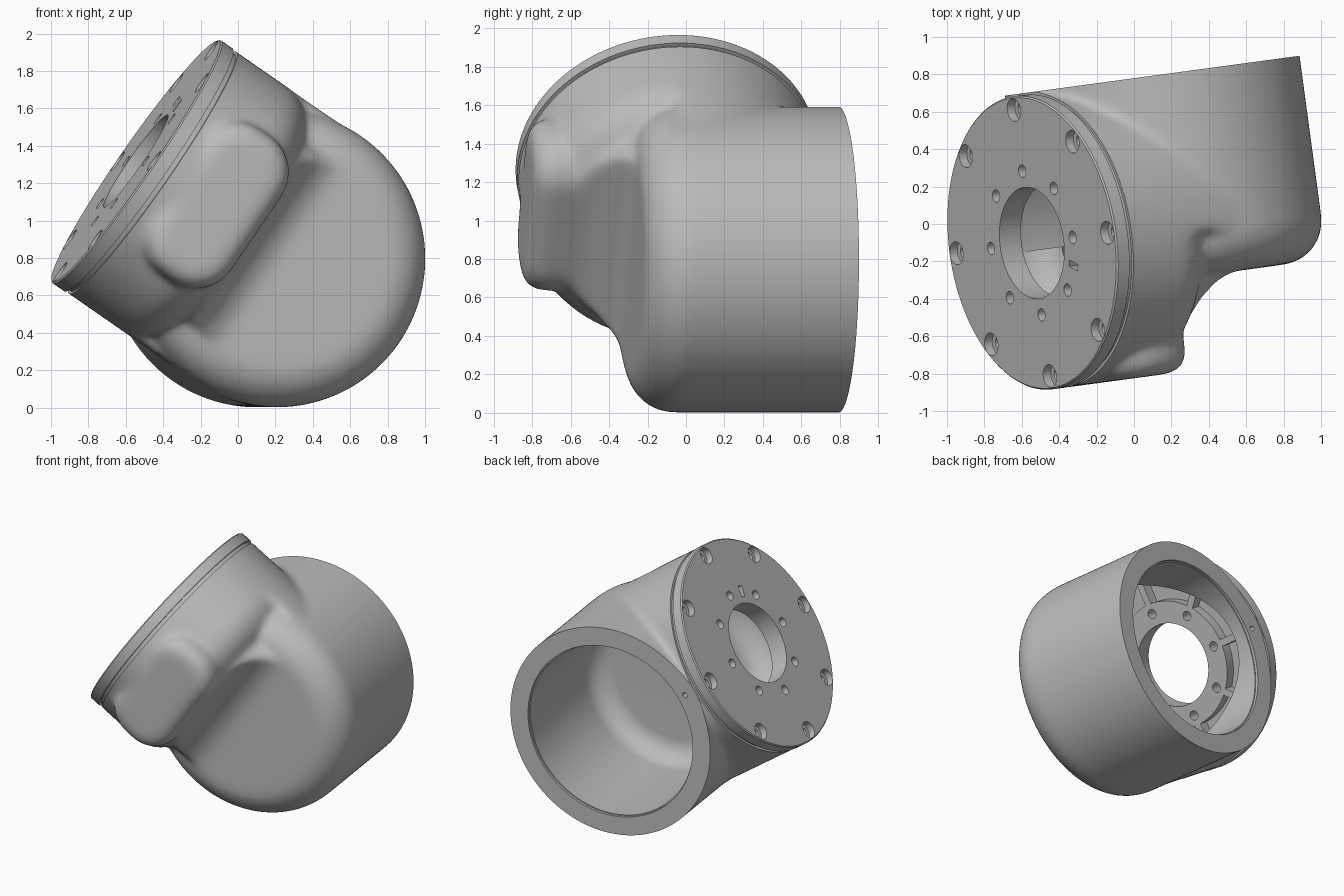
import bpy, bmesh
from math import sin, cos, pi, radians
from mathutils import Matrix, Vector

cube = bpy.data.objects.get("Cube")
if cube:
    bpy.data.objects.remove(cube, do_unlink=True)

# Local frame: X = flange axis, Y = sleeve axis (towards the open back)
yaw, tilt = radians(7.7), radians(34.5)
sleeve_dir = Vector((-sin(yaw), cos(yaw), 0))
flange_dir = Vector((-cos(yaw) * cos(tilt), -sin(yaw) * cos(tilt), sin(tilt)))
side_dir = flange_dir.cross(sleeve_dir)
FRAME = Matrix((flange_dir, sleeve_dir, side_dir)).transposed().to_4x4()
FRAME.translation = (0.205, 0, 0.797)

SLEEVE_R, NECK_R = 0.795, 0.787
FRONT, BACK = -0.295, 0.8
FACE = 0.92

grey = bpy.data.materials.new("cast grey")
grey.use_nodes = True
grey.diffuse_color = (0.5, 0.5, 0.5, 1)
grey.node_tree.nodes["Principled BSDF"].inputs["Base Color"].default_value = (0.5, 0.5, 0.5, 1)


def finish(bm, name):
    bmesh.ops.recalc_face_normals(bm, faces=bm.faces)
    mesh = bpy.data.meshes.new(name)
    bm.to_mesh(mesh)
    bm.free()
    obj = bpy.data.objects.new(name, mesh)
    bpy.context.collection.objects.link(obj)
    mesh.materials.append(grey)
    return obj


def arc(cx, cy, r, start, end, n=10):
    angles = [radians(start + (end - start) * i / n) for i in range(n + 1)]
    return [(cx + r * cos(t), cy + r * sin(t)) for t in angles]


def lathe(name, axis, profile, steps=96):
    """Revolve (radius, height) points about the local X or Y axis."""
    bm = bmesh.new()
    verts = [bm.verts.new((h, r, 0) if axis == "X" else (r, h, 0)) for r, h in profile]
    edges = [bm.edges.new(pair) for pair in zip(verts, verts[1:])]
    if profile[0][0] > 0:
        edges.append(bm.edges.new((verts[-1], verts[0])))
    spin_axis = (1, 0, 0) if axis == "X" else (0, 1, 0)
    bmesh.ops.spin(bm, geom=verts + edges, cent=(0, 0, 0), axis=spin_axis,
                   angle=2 * pi, steps=steps, use_merge=True)
    bmesh.ops.remove_doubles(bm, verts=bm.verts, dist=1e-5)
    return finish(bm, name)


def cylinder(name, axis, r, h0, h1, steps=96):
    return lathe(name, axis, [(0, h0), (r, h0), (r, h1), (0, h1)], steps)


def rounded_cylinder(name, axis, r, h0, h1, fillet):
    corner = arc(r - fillet, h0 + fillet, fillet, -90, 0)
    return lathe(name, axis, [(0, h0)] + corner + [(r, h1), (0, h1)])


def box(name, low, high, turn=0.0):
    bm = bmesh.new()
    bmesh.ops.create_cube(bm, size=1)
    low, high = Vector(low), Vector(high)
    place = Matrix.Translation((low + high) / 2) @ Matrix.Diagonal((high - low).to_4d())
    bm.transform(Matrix.Rotation(turn, 4, "X") @ place)
    return finish(bm, name)


def apply(obj, kind, **settings):
    mod = obj.modifiers.new(kind, kind)
    for key, value in settings.items():
        setattr(mod, key, value)
    bpy.context.view_layer.objects.active = obj
    bpy.ops.object.modifier_apply(modifier=mod.name)


def combine(obj, operation, *others):
    for other in others:
        apply(obj, "BOOLEAN", operation=operation, solver="MANIFOLD", object=other)
        bpy.data.objects.remove(other, do_unlink=True)
    return obj


def half_cylinder(name, r, low_y):
    """Cylinder along the flange axis, kept only behind low_y."""
    return combine(cylinder(name, "X", r, 0, 0.95), "INTERSECT",
                   box("limit", (-1, low_y, -1), (1, 1, 1)))


def drill(name, angle, ring, r, low, high):
    """Small cylinder along X, placed on a bolt circle."""
    obj = cylinder(name, "X", r, low, high, 24)
    obj.data.transform(Matrix.Translation((0, ring * cos(angle), ring * sin(angle))))
    return obj


# Outer housing: sleeve, neck and rounded front lobe
housing = rounded_cylinder("housing", "Y", SLEEVE_R, FRONT, 0.95, 0.23)
neck = half_cylinder("neck", NECK_R, -0.07)
lobe = rounded_cylinder("lobe", "X", NECK_R, 0.24, 0.95, 0.25)

# Concave fillet between the lobe wall and the sleeve front
bm = bmesh.new()
outline = [(-0.02, 0)] + arc(-0.02, -0.553, 0.26, 90, 0, 16) + [(0.4, -0.553), (0.4, 0)]
bottom = bm.faces.new([bm.verts.new((x, y, -0.9)) for x, y in outline])
extruded = bmesh.ops.extrude_face_region(bm, geom=[bottom])["geom"]
bmesh.ops.translate(bm, vec=(0, 0, 1.8),
                    verts=[v for v in extruded if isinstance(v, bmesh.types.BMVert)])
valley = combine(finish(bm, "valley"), "INTERSECT",
                 cylinder("valley_limit", "X", 0.65, -0.2, 0.6))

# Flat pad on the front of the lobe
bm = bmesh.new()
bmesh.ops.create_cube(bm, size=1)
bm.transform(Matrix.Translation((0.505, -0.59, 0)) @ Matrix.Diagonal((0.53, 0.4, 0.94, 1)))
upright = [e for e in bm.edges if abs(e.verts[0].co.y - e.verts[1].co.y) > 0.1]
bmesh.ops.bevel(bm, geom=upright, offset=0.23, segments=8, profile=0.5, affect="EDGES")
rim = [e for e in bm.edges if all(v.co.y < -0.78 for v in e.verts)]
bmesh.ops.bevel(bm, geom=rim, offset=0.11, segments=6, profile=0.5, affect="EDGES")
pad = finish(bm, "pad")

# Blend into one casting, then trim the two ends crisp
combine(housing, "UNION", neck, lobe, valley, pad)
apply(housing, "REMESH", mode="VOXEL", voxel_size=0.018)
apply(housing, "SMOOTH", factor=0.5, iterations=25)
combine(housing, "DIFFERENCE",
        box("back_trim", (-2, BACK, -2), (2, 2, 2)),
        box("neck_trim", (0.81, -2, -2), (2, 2, 2)))

# Hollow inside, stepped mouth and the small rim hole
rim_hole = cylinder("rim_hole", "Y", 0.02, 0.74, 0.9, 20)
rim_hole.data.transform(Matrix.Translation((0.72, 0, 0)))
combine(housing, "DIFFERENCE",
        rounded_cylinder("sleeve_bore", "Y", 0.647, -0.215, 0.9, 0.16),
        cylinder("mouth_step", "Y", 0.655, 0.78, 0.9),
        rounded_cylinder("lobe_bore", "X", 0.68, 0.35, 0.9, 0.2),
        half_cylinder("neck_bore", 0.68, -0.04),
        rim_hole)

# Flange plate with a groove behind its edge and a central opening
flange = lathe("flange", "X", [
    (0.3, 0.78), (0.69, 0.78), (0.69, 0.808), (0.77, 0.808), (0.77, 0.838),
    (0.79, 0.838), (0.79, FACE - 0.008), (0.782, FACE), (0.3, FACE)], 128)

# Ribbed pockets on the inner side
pockets = lathe("pockets", "X", [(0.46, 0.7), (0.64, 0.7), (0.64, 0.86), (0.46, 0.86)])
combine(pockets, "DIFFERENCE",
        *[box("rib", (0.6, -1, -0.025), (1, 1, 0.025), i * pi / 4) for i in range(4)])
combine(flange, "DIFFERENCE", pockets)

# Bolt holes on two circles
for i in range(8):
    angle = i * pi / 4
    combine(flange, "DIFFERENCE",
            drill("counterbore", angle, 0.718, 0.062, 0.87, 1),
            drill("bolt_hole", angle, 0.718, 0.034, 0.825, 1),
            drill("inner_hole", angle, 0.388, 0.034, 0.7, 1))

# Short radial locating slot
slot = box("slot", (0.87, 0.35, -0.018), (1, 0.43, 0.018), radians(-112.5))
combine(flange, "DIFFERENCE", slot)

# Place in the world and shade
bpy.ops.object.select_all(action="DESELECT")
for obj in (housing, flange):
    obj.data.transform(FRAME)
    obj.select_set(True)
    bpy.context.view_layer.objects.active = obj
bpy.ops.object.shade_smooth_by_angle(angle=radians(30))
